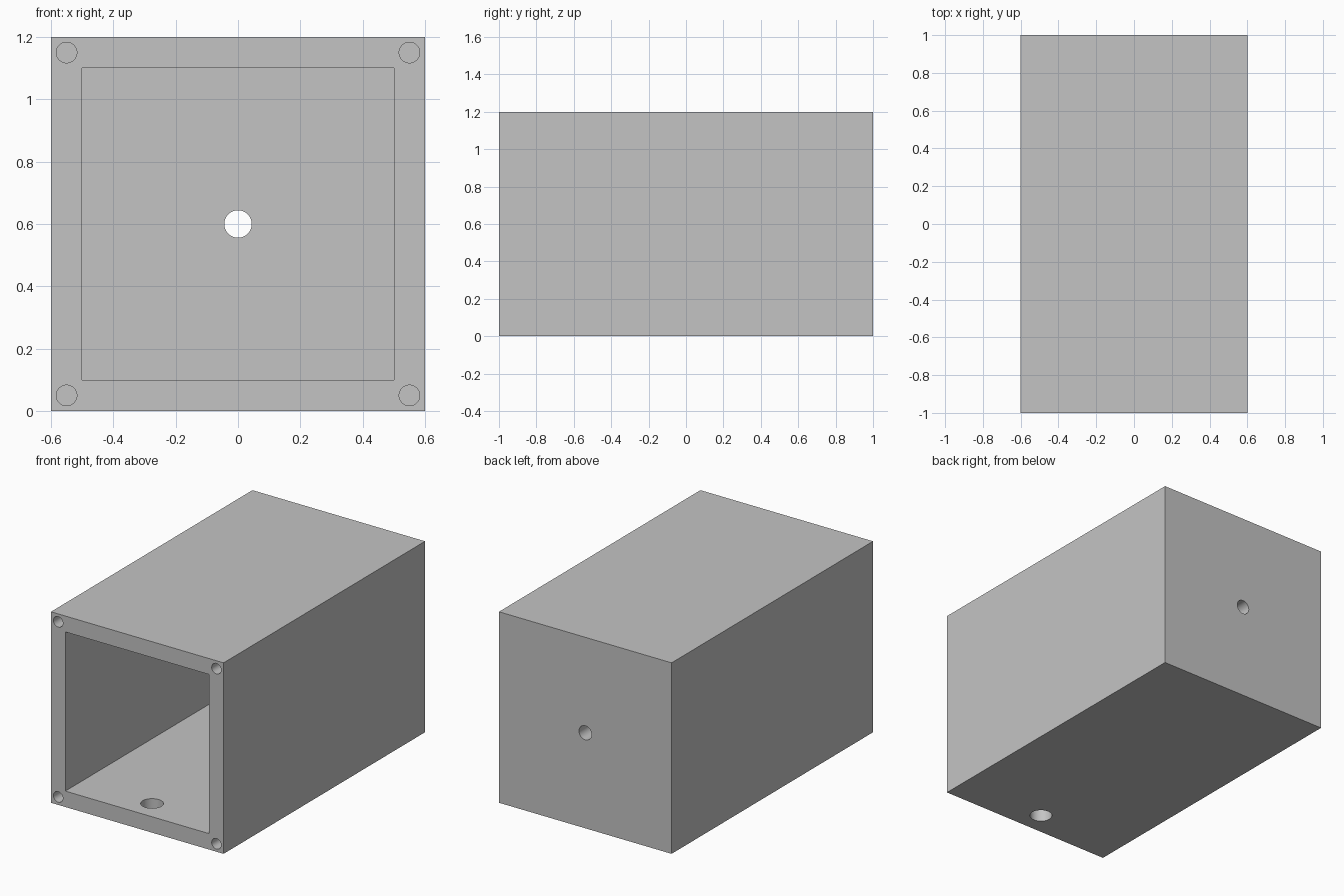
import bpy
from math import pi

if "Cube" in bpy.data.objects:
    bpy.data.objects.remove(bpy.data.objects["Cube"], do_unlink=True)

WIDTH, LENGTH, WALL = 1.2, 2.0, 0.1
MID = WIDTH / 2

# Single plain grey
grey = bpy.data.materials.new("grey")
grey.use_nodes = True
colour = (0.55, 0.55, 0.55, 1)
grey.diffuse_color = colour
grey.node_tree.nodes["Principled BSDF"].inputs["Base Color"].default_value = colour


def block(name, size, centre):
    bpy.ops.mesh.primitive_cube_add(size=1, location=centre)
    obj = bpy.context.object
    obj.name = name
    obj.scale = size
    bpy.ops.object.transform_apply(location=False, rotation=False, scale=True)
    obj.data.materials.append(grey)
    return obj


def drill(name, radius, depth, centre, along_y=True):
    bpy.ops.mesh.primitive_cylinder_add(
        vertices=48, radius=radius, depth=depth, location=centre,
        rotation=(pi / 2 if along_y else 0, 0, 0))
    obj = bpy.context.object
    obj.name = name
    obj.data.materials.append(grey)
    return obj


# Square housing
housing = block("housing", (WIDTH, LENGTH, WIDTH), (0, 0, MID))

# Cavity open at the front, leaving a back wall
inner = WIDTH - 2 * WALL
cutters = [block("cavity_cutter", (inner, LENGTH, inner), (0, -WALL, MID))]

# Hole through the back wall and drain hole through the floor
cutters.append(drill("back_hole_cutter", 0.044, 0.4, (0, LENGTH / 2, MID)))
cutters.append(drill("floor_hole_cutter", 0.065, 0.3, (0, -0.853, 0), False))

# Blind screw holes in the four corners of the front rim
offset = MID - WALL / 2
for x in (-offset, offset):
    for z in (-offset, offset):
        cutters.append(drill("screw_hole_cutter", 0.033, 0.4,
                             (x, -LENGTH / 2, MID + z)))

# Cut everything out of the housing, then drop the cutters
bpy.ops.object.select_all(action="DESELECT")
housing.select_set(True)
bpy.context.view_layer.objects.active = housing
for cutter in cutters:
    cutter.hide_render = True
    cut = housing.modifiers.new(cutter.name, "BOOLEAN")
    cut.operation = "DIFFERENCE"
    cut.solver = "EXACT"
    cut.object = cutter
    bpy.ops.object.modifier_apply(modifier=cut.name)
for cutter in cutters:
    bpy.data.objects.remove(cutter, do_unlink=True)

bpy.ops.object.shade_smooth_by_angle(angle=pi / 6)
